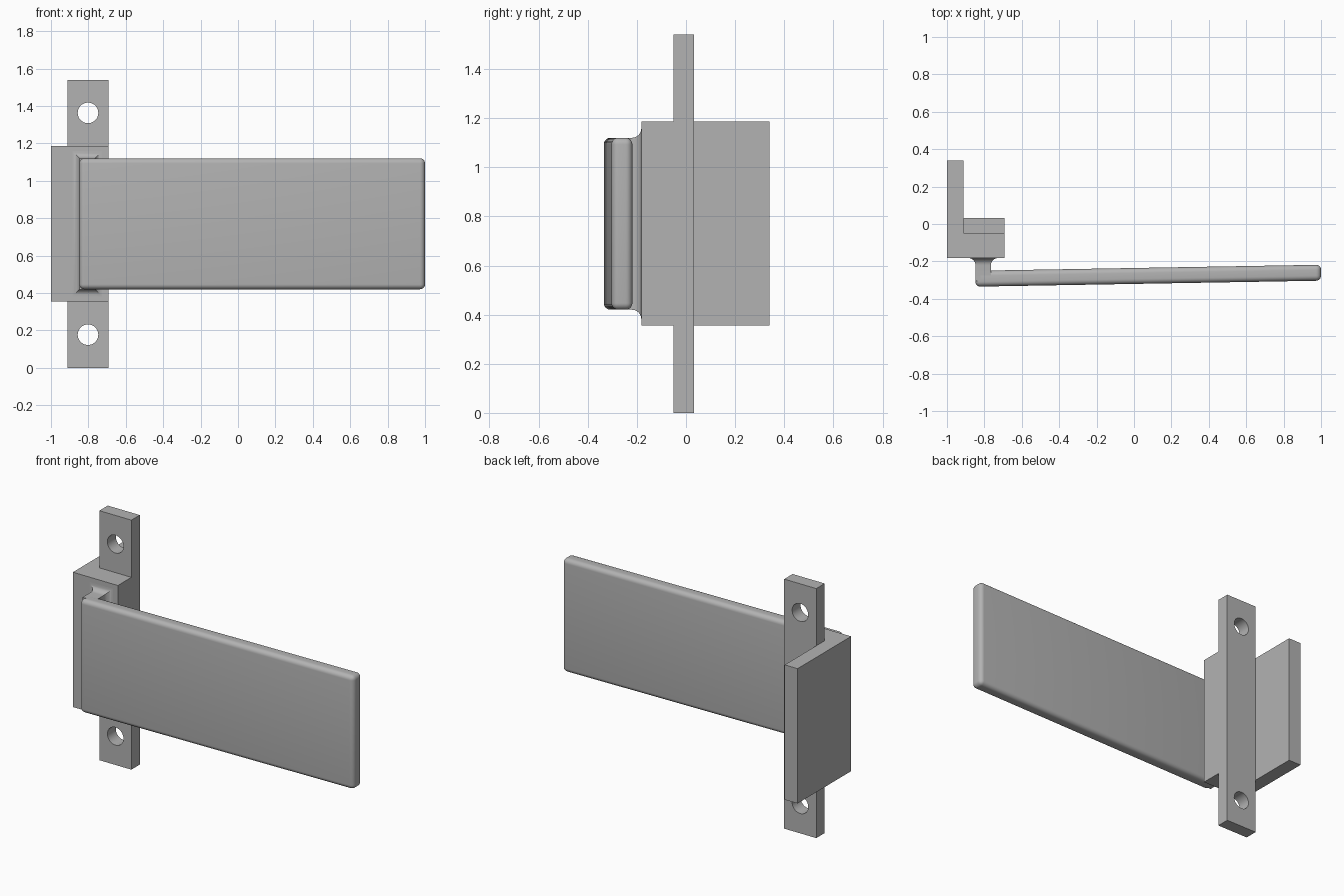
import bpy, bmesh, math
from mathutils import Vector

cube = bpy.data.objects.get("Cube")
if cube:
    bpy.data.objects.remove(cube, do_unlink=True)

grey = bpy.data.materials.new("plain grey")
grey.use_nodes = True
colour = (0.45, 0.45, 0.45, 1)
grey.diffuse_color = colour
grey.node_tree.nodes["Principled BSDF"].inputs["Base Color"].default_value = colour


def finish(name, bm):
    bmesh.ops.recalc_face_normals(bm, faces=bm.faces)
    mesh = bpy.data.meshes.new(name)
    bm.to_mesh(mesh)
    bm.free()
    mesh.materials.append(grey)
    obj = bpy.data.objects.new(name, mesh)
    bpy.context.collection.objects.link(obj)
    return obj


def prism(name, outline, z0, z1, bevel=0):
    """Extrude an xy outline upward, optionally rounding every edge."""
    bm = bmesh.new()
    face = bm.faces.new([bm.verts.new((x, y, z0)) for x, y in outline])
    top = bmesh.ops.extrude_face_region(bm, geom=[face])["geom"]
    bmesh.ops.translate(bm, vec=(0, 0, z1 - z0),
                        verts=[v for v in top if isinstance(v, bmesh.types.BMVert)])
    bmesh.ops.recalc_face_normals(bm, faces=bm.faces)
    if bevel:
        bmesh.ops.bevel(bm, geom=bm.edges[:], offset=bevel, segments=6,
                        profile=0.5, affect='EDGES', clamp_overlap=True)
    return finish(name, bm)


def smooth(obj):
    bpy.ops.object.select_all(action='DESELECT')
    bpy.context.view_layer.objects.active = obj
    obj.select_set(True)
    bpy.ops.object.shade_smooth_by_angle(angle=math.radians(35))


# L-shaped bracket with a side plate running back
inner, outer = -0.912, -0.693
front, seat, back = -0.182, -0.05, 0.032
prism("bracket", [(-1, front), (outer, front), (outer, seat), (inner, seat),
                  (inner, 0.34), (-1, 0.34)], 0.355, 1.187)

# Mounting strap with two screw holes
strap = prism("mounting_strap", [(inner, seat), (outer, seat), (outer, back), (inner, back)],
              0, 1.54)
for z in (0.177, 1.363):
    bpy.ops.mesh.primitive_cylinder_add(vertices=48, radius=0.055, depth=0.4,
                                        location=(-0.802, 0, z),
                                        rotation=(math.pi / 2, 0, 0))
    cutter = bpy.context.object
    cutter.name = "hole_cutter"
    hole = strap.modifiers.new("screw_hole", 'BOOLEAN')
    hole.operation, hole.solver, hole.object = 'DIFFERENCE', 'EXACT', cutter
    bpy.context.view_layer.objects.active = strap
    bpy.ops.object.modifier_apply(modifier=hole.name)
    bpy.data.objects.remove(cutter, do_unlink=True)
smooth(strap)

# Long, slightly slanted lever arm with rounded edges
low, high = 0.42, 1.12
smooth(prism("lever_arm", [(-0.848, -0.335), (1, -0.303), (1, -0.218), (-0.848, -0.25)],
             low, high, 0.027))

# Stem joining the arm to the bracket, flaring in a concave fillet
radius, steps = 0.038, 8
rings = [(-0.305, 0)]
for i in range(steps + 1):
    a = math.pi / 2 * i / steps
    rings.append((front - radius * (1 - math.sin(a)), radius * (1 - math.cos(a))))
bm = bmesh.new()
loops = []
for y, grow in rings:
    x0, x1 = -0.848 - grow, -0.765 + grow
    z0, z1 = low - grow, high + grow
    loops.append([bm.verts.new(Vector(p)) for p in
                  ((x0, y, z0), (x1, y, z0), (x1, y, z1), (x0, y, z1))])
for a, b in zip(loops, loops[1:]):
    for i in range(4):
        j = (i + 1) % 4
        bm.faces.new((a[i], a[j], b[j], b[i]))
bm.faces.new(loops[0])
bm.faces.new(loops[-1])
smooth(finish("lever_stem", bm))
